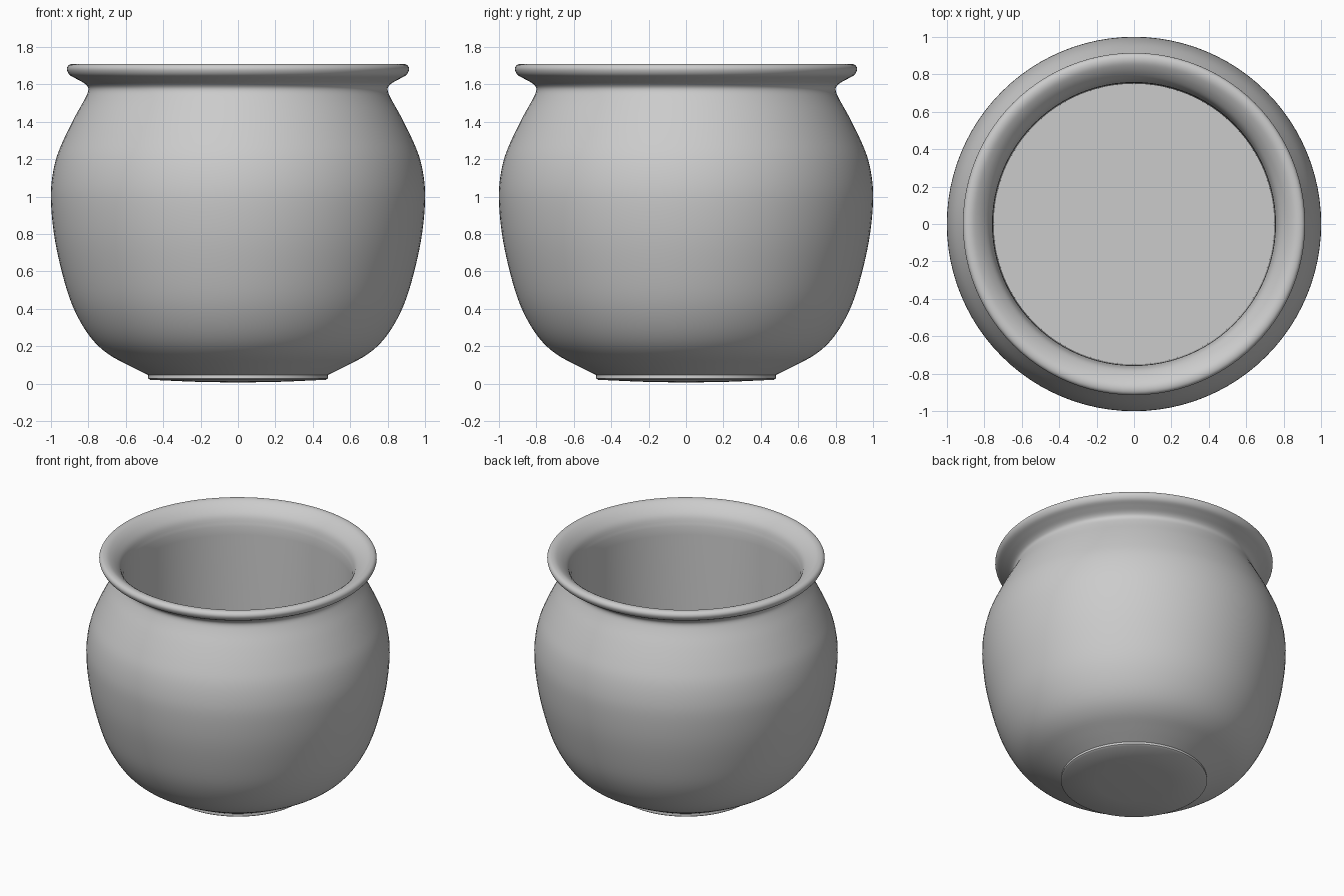
import bpy, bmesh, math
from mathutils import Vector

if "Cube" in bpy.data.objects:
    bpy.data.objects.remove(bpy.data.objects["Cube"])

SEGMENTS = 96


def smooth_curve(points, steps=4):
    """Catmull-Rom curve through (radius, height) points."""
    p = [Vector(q) for q in points]
    p = [2 * p[0] - p[1]] + p + [2 * p[-1] - p[-2]]
    out = []
    for i in range(1, len(p) - 2):
        a, b, c, d = p[i - 1:i + 3]
        for k in range(steps):
            t = k / steps
            out.append(0.5 * (2 * b + (c - a) * t + (2 * a - 5 * b + 4 * c - d) * t**2
                              + (3 * b - a - 3 * c + d) * t**3))
    out.append(p[-2])
    return out


def lathe(name, profile):
    """Spin a profile around z; both ends lie on the axis."""
    bm = bmesh.new()
    verts = [bm.verts.new((r, 0, z)) for r, z in profile]
    edges = [bm.edges.new(pair) for pair in zip(verts, verts[1:])]
    bmesh.ops.spin(bm, geom=verts + edges, cent=(0, 0, 0), axis=(0, 0, 1),
                   angle=math.tau, steps=SEGMENTS, use_duplicate=False)
    bmesh.ops.remove_doubles(bm, verts=bm.verts, dist=0.0001)
    bmesh.ops.recalc_face_normals(bm, faces=bm.faces)
    mesh = bpy.data.meshes.new(name)
    bm.to_mesh(mesh)
    bm.free()
    obj = bpy.data.objects.new(name, mesh)
    bpy.context.collection.objects.link(obj)
    bpy.context.view_layer.objects.active = obj
    obj.select_set(True)
    bpy.ops.object.shade_smooth_by_angle(angle=math.radians(40))
    return obj


# Slightly domed underside and short foot
foot = [(0, 0.005), (0.25, 0.01), (0.47, 0.02), (0.482, 0.028), (0.48, 0.042)]

# Rounded belly, neck, flared rim and the rolled inner lip
wall = smooth_curve([
    (0.48, 0.045), (0.59, 0.10), (0.69, 0.155), (0.77, 0.225), (0.84, 0.325),
    (0.90, 0.455), (0.95, 0.63), (0.984, 0.80), (1.0, 0.97), (0.995, 1.09),
    (0.97, 1.21), (0.925, 1.32), (0.87, 1.43), (0.82, 1.52), (0.80, 1.57),
    (0.815, 1.60), (0.86, 1.627), (0.90, 1.65), (0.915, 1.68), (0.905, 1.702),
    (0.88, 1.709), (0.85, 1.70), (0.81, 1.67), (0.775, 1.625), (0.757, 1.56)])

# Straight inner wall and flat inner floor
inside = [(0.755, 1.50), (0.75, 0.30), (0, 0.30)]

lathe("pot", foot + [tuple(v) for v in wall] + inside)
